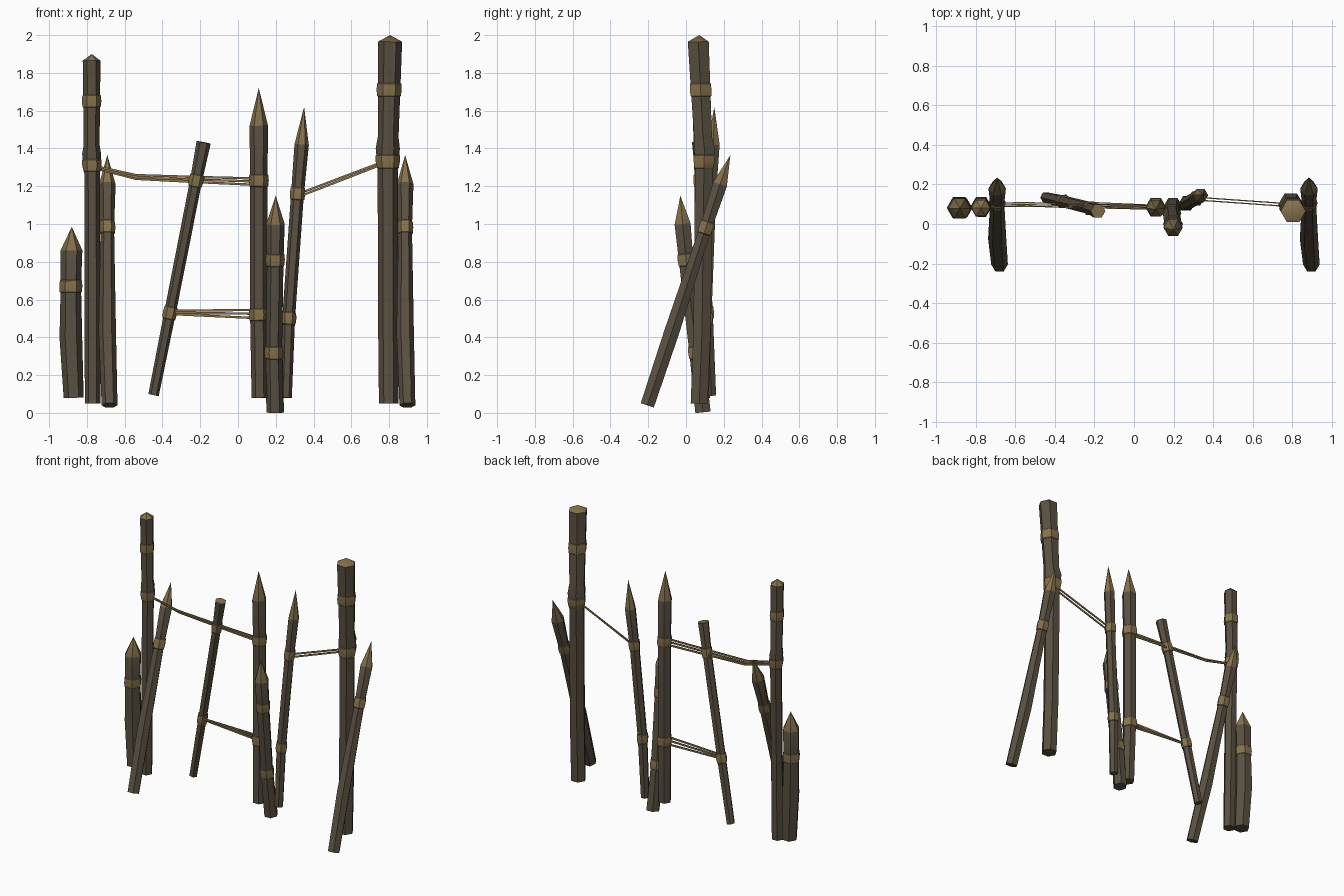
import bpy, bmesh, math
from mathutils import Vector

if "Cube" in bpy.data.objects:
    bpy.data.objects.remove(bpy.data.objects["Cube"])


def mat(name, c):
    m = bpy.data.materials.new(name)
    m.diffuse_color = (*c, 1)
    m.use_nodes = True
    m.node_tree.nodes["Principled BSDF"].inputs["Base Color"].default_value = m.diffuse_color
    return m


BARK = mat("dark bark", (0.100, 0.080, 0.053))
PALE = mat("pale cut wood and rope", (0.235, 0.165, 0.072))
SIDES = 6


def finish(name, bm, smooth=True):
    bmesh.ops.recalc_face_normals(bm, faces=bm.faces)
    me = bpy.data.meshes.new(name)
    bm.to_mesh(me)
    bm.free()
    ob = bpy.data.objects.new(name, me)
    bpy.context.collection.objects.link(ob)
    me.materials.append(BARK)
    me.materials.append(PALE)
    if smooth:
        bpy.ops.object.select_all(action='DESELECT')
        ob.select_set(True)
        bpy.context.view_layer.objects.active = ob
        bpy.ops.object.shade_smooth_by_angle(angle=math.radians(35))


def ring(bm, centre, axis, r):
    # ring square to the log axis, with corners towards +-x
    v = axis.cross(Vector((1, 0, 0))).normalized()
    u = v.cross(axis).normalized()
    return [bm.verts.new(centre + r * (math.cos(a) * u + math.sin(a) * v))
            for a in (i * math.tau / SIDES for i in range(SIDES))]


def skin(bm, rings, colour):
    for a, b in zip(rings, rings[1:]):
        for i in range(SIDES):
            j = (i + 1) % SIDES
            bm.faces.new((a[i], a[j], b[j], b[i])).material_index = colour


def at(pts, z):
    # centre and radius of a log at height z
    for a, b in zip(pts, pts[1:]):
        if z <= b[2]:
            break
    t = (z - a[2]) / (b[2] - a[2])
    p = [a[i] + (b[i] - a[i]) * t for i in range(4)]
    return Vector(p[:3]), p[3]


def log(name, pts, tip, wraps, half=0.033):
    """pts: (x, y, z, radius) up the log; tip: apex point or None; wraps: heights."""
    axis = (Vector(pts[-1][:3]) - Vector(pts[0][:3])).normalized()
    bm = bmesh.new()
    rings = [ring(bm, Vector(p[:3]), axis, p[3]) for p in pts]
    skin(bm, rings, 0)
    bm.faces.new(rings[0])
    if tip:
        apex = bm.verts.new(tip)
        for i in range(SIDES):
            bm.faces.new((rings[-1][i], rings[-1][(i + 1) % SIDES], apex)).material_index = 1
    else:
        bm.faces.new(rings[-1]).material_index = 1
    # rope wraps: slightly bulged sleeves
    for z in wraps:
        sleeve = []
        for dz, grow in ((-half, 0), (-half * 0.9, .004), (0, .007), (half * 0.9, .004), (half, 0)):
            c, r = at(pts, z + dz)
            sleeve.append(ring(bm, c, axis, r + grow))
        skin(bm, sleeve, 1)
    finish(name, bm)


def rope(name, path, w=0.006, d=0.003):
    # strand running mostly along x with a flat rectangular section
    bm = bmesh.new()
    secs = [[bm.verts.new((x, y + sy * d, z + sz * w))
             for sy, sz in ((-1, -1), (1, -1), (1, 1), (-1, 1))] for x, y, z in path]
    for a, b in zip(secs, secs[1:]):
        for i in range(4):
            j = (i + 1) % 4
            bm.faces.new((a[i], a[j], b[j], b[i]))
    bm.faces.new(secs[0])
    bm.faces.new(secs[-1])
    for f in bm.faces:
        f.material_index = 1
    finish(name, bm, False)


# left group
log("left_short_stake",
    [(-.87, .08, .08, .053), (-.885, .085, .40, .060), (-.885, .08, .67, .054), (-.882, .078, .86, .058)],
    (-.88, .08, .985), [.67])
log("left_tall_post",
    [(-.77, .07, .05, .041), (-.772, .09, 1.28, .042), (-.775, .092, 1.37, .050),
     (-.775, .088, 1.42, .042), (-.775, .08, 1.865, .047)],
    (-.775, .08, 1.90), [1.31, 1.65])

# raking stakes, one at each end
for side, x0, x1 in (("left", -.68, -.692), ("right", .897, .885)):
    log(side + "_raking_stake",
        [(x0, -.205, .04, .042), (x1, -.075, .43, .046), (x1, .105, .98, .036), (x1, .18, 1.21, .044)],
        (x1, .235, 1.365), [.98])

# thin slanted pole
log("slanted_pole", [(-.447, .135, .095, .028), (-.36, .115, .53, .031), (-.222, .08, 1.23, .032),
                     (-.182, .065, 1.432, .038)], None, [.53, 1.23])

# middle group
log("middle_post",
    [(.115, .075, .08, .043), (.11, .085, .52, .046), (.11, .085, 1.23, .046), (.11, .08, 1.52, .049)],
    (.11, .075, 1.72), [.52, 1.23])
log("front_stake",
    [(.197, .09, .003, .047), (.19, .055, .32, .043), (.197, .0, .81, .044), (.198, -.018, 1.0, .049)],
    (.2, -.03, 1.15), [.32, .81])
log("leaning_stake",
    [(.255, .095, .08, .030), (.268, .105, .50, .034), (.315, .13, 1.16, .034), (.337, .145, 1.42, .038)],
    (.35, .15, 1.62), [.50, 1.16])

# right tall post
log("right_tall_post",
    [(.798, .07, .05, .052), (.795, .085, .44, .053), (.793, .095, 1.30, .054), (.793, .098, 1.40, .064),
     (.795, .09, 1.46, .055), (.805, .065, 1.965, .064)],
    (.805, .07, 2.0), [1.33, 1.71], .036)

# rope strands between the logs
for k, (dy, dz0, dz1) in enumerate(((-.008, .012, .016), (.0, 0, 0), (.010, -.008, -.018))):
    rope(f"upper_rope_{k}", [(-.76, .095 + dy, 1.30 + dz0 * .6), (-.54, .098 + dy, 1.247 + dz0),
                             (-.222, .09 + dy, 1.235 + (dz0 + dz1) / 2), (.10, .083 + dy, 1.225 + dz1)])
    rope(f"lower_rope_{k}", [(-.36, .105 + dy, .53 + dz0 * .8), (.10, .085 + dy, .525 + dz1 * 1.3)])
for k, s in enumerate((-1, 1)):
    rope(f"right_rope_{k}", [(.32, .128 + s * .007, 1.152 + s * .008), (.79, .095 + s * .007, 1.332 + s * .006)])
